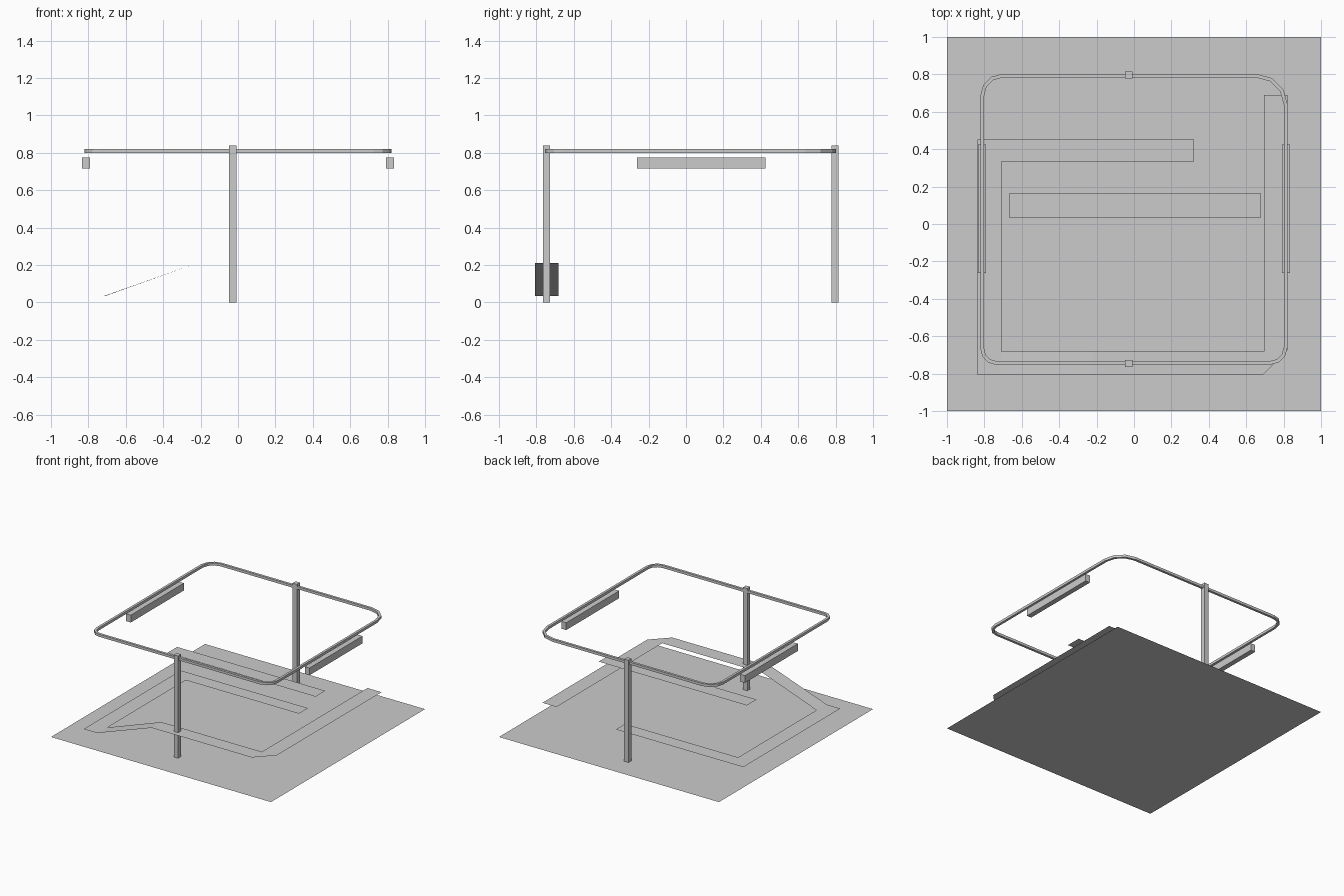
import bpy, bmesh
from math import cos, sin, pi

if "Cube" in bpy.data.objects:
    bpy.data.objects.remove(bpy.data.objects["Cube"])


def finish(name, bm):
    mesh = bpy.data.meshes.new(name)
    bm.to_mesh(mesh)
    bm.free()
    obj = bpy.data.objects.new(name, mesh)
    bpy.context.collection.objects.link(obj)
    return obj


def box(name, lo, hi):
    bm = bmesh.new()
    bmesh.ops.create_cube(bm, size=1)
    for v in bm.verts:
        v.co = [(a + b) / 2 + c * (b - a) for a, b, c in zip(lo, hi, v.co)]
    return finish(name, bm)


def ribbon(name, stations):
    """Thin sheet through (outer xy, inner xy, height) stations."""
    bm = bmesh.new()
    rows = [[bm.verts.new((*p, z)) for p in (a, b)] for a, b, z in stations]
    for (a, b), (c, d) in zip(rows, rows[1:]):
        bm.faces.new((a, c, d, b))
    bmesh.ops.remove_doubles(bm, verts=bm.verts[:], dist=0.0005)
    return finish(name, bm)


# Floor
ribbon("floor", [((1, 1), (1, -1), 0), ((-1, 1), (-1, -1), 0)])

# Lower walkway: low strip, ramp up, then raised strip with a cut corner
LOW, HIGH = 0.035, 0.21
ribbon("walkway", [
    ((0.32, 0.453), (0.32, 0.334), LOW),
    ((-0.838, 0.453), (-0.708, 0.334), LOW),
    ((-0.838, -0.807), (-0.708, -0.682), LOW),
    ((-0.715, -0.807), (-0.708, -0.682), LOW),
    ((-0.22, -0.807), (-0.22, -0.682), HIGH),
    ((0.69, -0.807), (0.694, -0.682), HIGH),
    ((0.822, -0.67), (0.694, -0.682), HIGH),
    ((0.822, 0.69), (0.694, 0.69), HIGH),
])

# Upper bridge strip
ribbon("bridge", [((0.68, 0.162), (0.68, 0.036), 0.385),
                  ((-0.667, 0.162), (-0.667, 0.036), 0.385)])

# Posts
for name, y in (("front_post", -0.746), ("back_post", 0.796)):
    box(name, (-0.048, y - 0.019, 0), (-0.009, y + 0.019, 0.84))

# Side bars
for name, x in (("left_bar", -0.812), ("right_bar", 0.812)):
    box(name, (x - 0.021, -0.262, 0.715), (x + 0.021, 0.426, 0.775))

# Rail: rounded loop with a different radius at each corner
X, Y0, Y1, W = 0.821, -0.753, 0.802, 0.02
corners = [(X, Y1, 0.165, -1, -1), (-X, Y1, 0.115, 1, -1),
           (-X, Y0, 0.085, 1, 1), (X, Y0, 0.095, -1, 1)]
bm = bmesh.new()
rings = []
for k, (cx, cy, r, sx, sy) in enumerate(corners):
    for i in range(4):
        a = k * pi / 2 + i * pi / 6
        rings.append([bm.verts.new((cx + sx * r + (r - w) * cos(a),
                                    cy + sy * r + (r - w) * sin(a), z))
                      for w, z in ((0, 0.8), (0, 0.821), (W, 0.821), (W, 0.8))])
for p, q in zip(rings, rings[1:] + rings[:1]):
    for i in range(4):
        j = (i + 1) % 4
        bm.faces.new((p[i], q[i], q[j], p[j]))
bmesh.ops.recalc_face_normals(bm, faces=bm.faces[:])
finish("rail_loop", bm)
